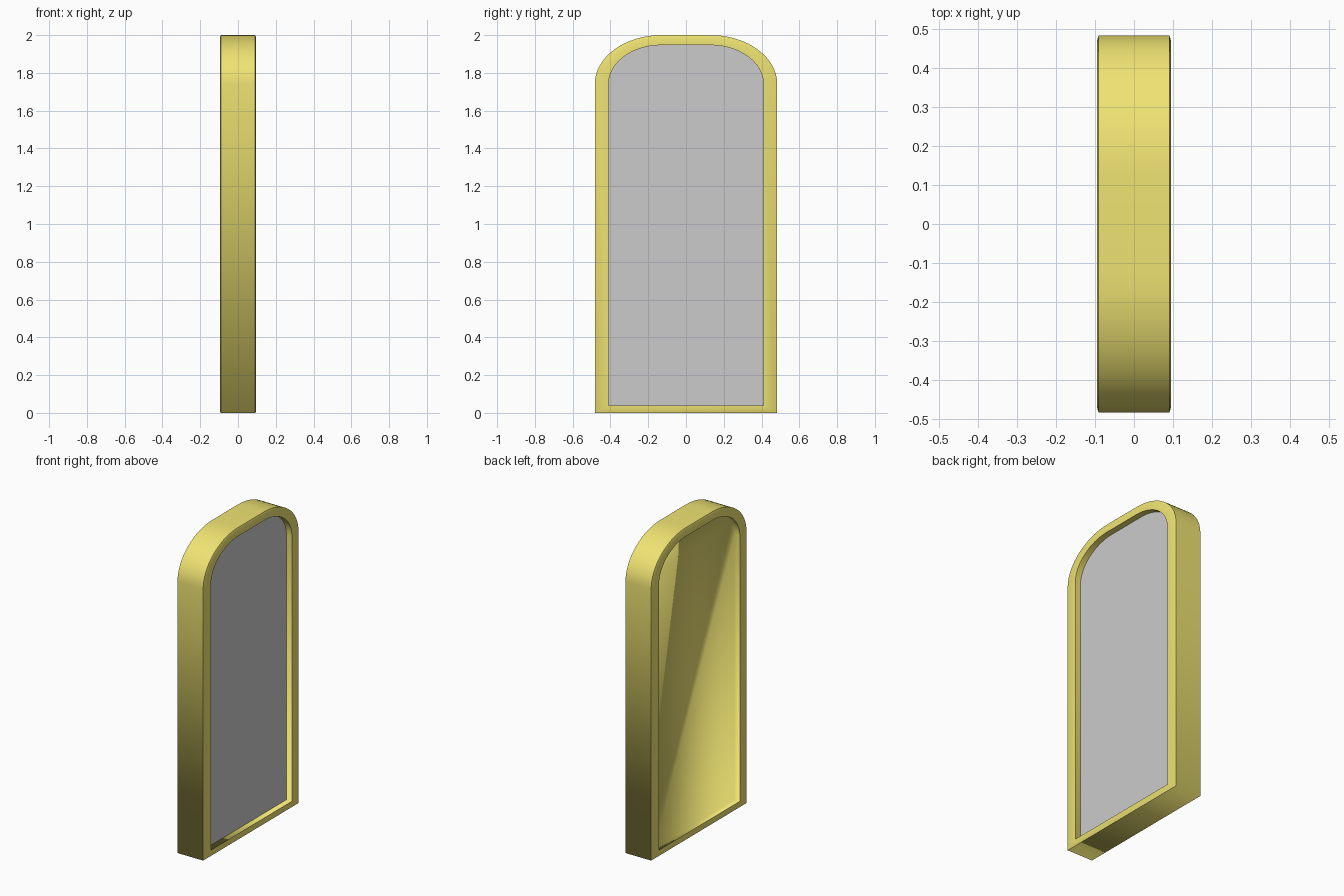
import bpy, bmesh
from math import sin, cos, pi

if "Cube" in bpy.data.objects:
    bpy.data.objects.remove(bpy.data.objects["Cube"])

STEPS = 16  # segments per rounded top corner


def outline(half, bottom, top, spring, flat):
    """Arched outline in (y, z): square foot, elliptical corners, flat top."""
    pts = [(-half, bottom), (half, bottom)]
    arc = []
    for i in range(STEPS + 1):
        a = 0.5 * pi * i / STEPS
        arc.append((flat + (half - flat) * cos(a), spring + (top - spring) * sin(a)))
    return pts + arc + [(-y, z) for y, z in reversed(arc)]


def blend(a, b, t):
    return [(p[0] + (q[0] - p[0]) * t, p[1] + (q[1] - p[1]) * t) for p, q in zip(a, b)]


def loft(name, sections, sharp, colour=None):
    """Closed solid through (x, outline) sections; listed loops stay crisp."""
    bm = bmesh.new()
    rings = [[bm.verts.new((x, y, z)) for y, z in o] for x, o in sections]
    n = len(rings[0])
    for a, b in zip(rings, rings[1:]):
        for i in range(n):
            j = (i + 1) % n
            bm.faces.new((a[i], a[j], b[j], b[i]))
    bm.faces.new(rings[0])
    bm.faces.new(rings[-1])
    bmesh.ops.recalc_face_normals(bm, faces=bm.faces)
    for f in bm.faces:
        f.smooth = True
    for k in sharp:
        for i in range(n):
            e = bm.edges.get((rings[k][i], rings[k][(i + 1) % n]))
            e.smooth = False
    me = bpy.data.meshes.new(name)
    bm.to_mesh(me)
    bm.free()
    ob = bpy.data.objects.new(name, me)
    bpy.context.collection.objects.link(ob)
    if colour:
        mat = bpy.data.materials.new(name + "_paint")
        mat.diffuse_color = colour
        mat.use_nodes = True
        mat.node_tree.nodes["Principled BSDF"].inputs["Base Color"].default_value = mat.diffuse_color
        me.materials.append(mat)
    return ob


outer = outline(0.483, 0.0, 2.0, 1.74, 0.13)
inner = outline(0.41, 0.04, 1.947, 1.74, 0.13)
crown = blend(outer, inner, 0.18)

# Gold frame: recessed back panel, slightly crowned rims, recess for the glass
loft("mirror_frame", [
    (-0.058, inner), (-0.095, inner), (-0.095, crown), (-0.091, outer),
    (0.091, outer), (0.095, crown), (0.095, inner), (0.05, inner),
], sharp=(1, 3, 4, 6, 7), colour=(0.86, 0.77, 0.17, 1))

# Grey mirror glass set into the front recess
loft("mirror_glass", [(0.05, inner), (0.056, inner)], sharp=(0, 1))
